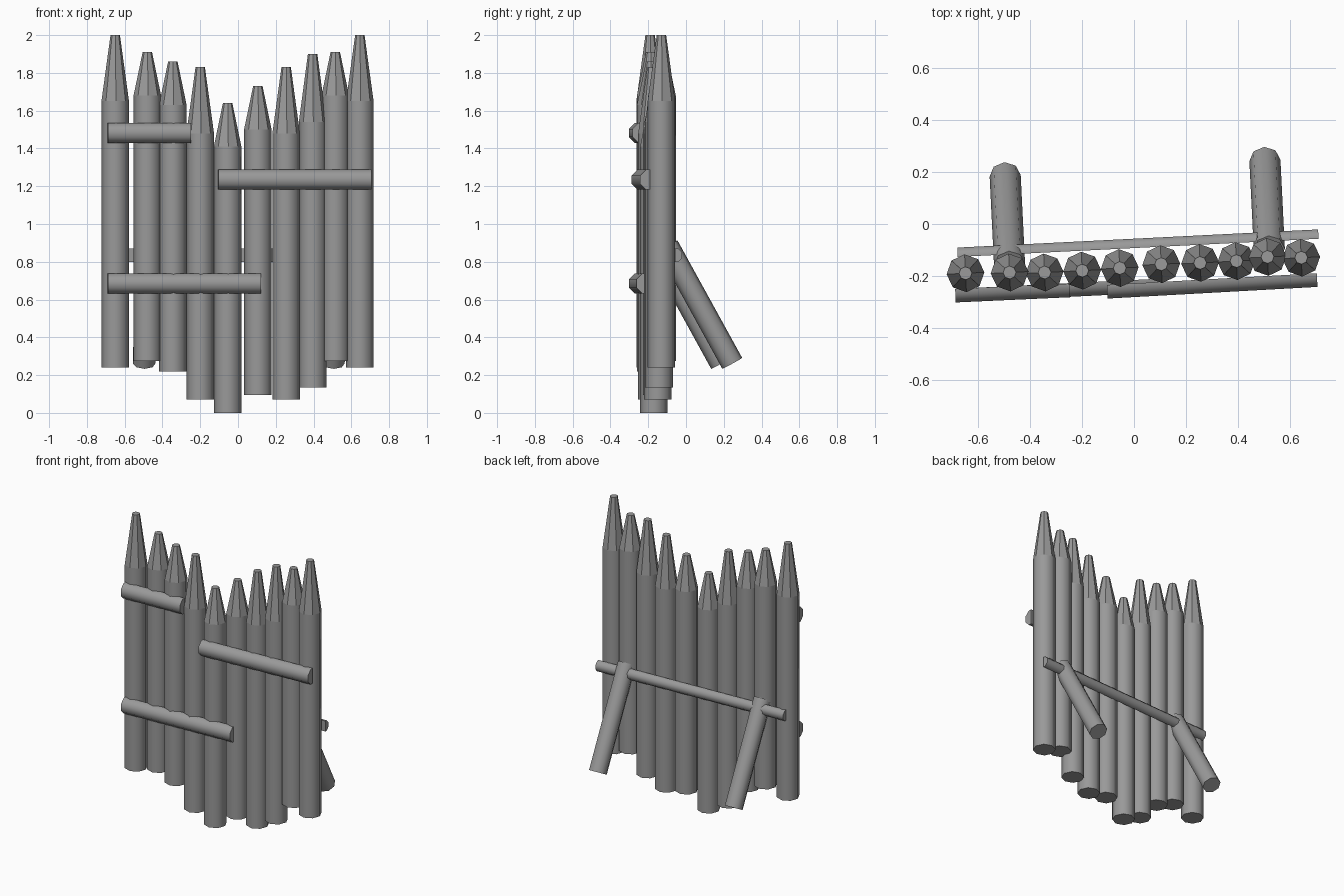
import bpy, bmesh, math
from mathutils import Vector, Matrix

cube = bpy.data.objects.get("Cube")
if cube:
    bpy.data.objects.remove(cube)

wood = bpy.data.materials.new("grey_wood")
wood.use_nodes = True
GREY = (0.32, 0.32, 0.32, 1)
wood.diffuse_color = GREY
wood.node_tree.nodes["Principled BSDF"].inputs["Base Color"].default_value = GREY

YAW = math.radians(2.8)      # the whole fence runs slightly askew


def loft(name, outline, rings, matrix, smooth):
    """Stack scaled copies of an outline; rings are (height, scale)."""
    bm = bmesh.new()
    loops = [[bm.verts.new((x * s, y * s, h)) for x, y in outline] for h, s in rings]
    n = len(outline)
    for level, (a, b) in enumerate(zip(loops, loops[1:])):
        for i in range(n):
            j = (i + 1) % n
            face = bm.faces.new((a[i], a[j], b[j], b[i]))
            face.smooth = smooth(level, i)
    bm.faces.new(loops[0][::-1])
    bm.faces.new(loops[-1])
    bmesh.ops.recalc_face_normals(bm, faces=bm.faces)
    mesh = bpy.data.meshes.new(name)
    bm.to_mesh(mesh)
    bm.free()
    mesh.materials.append(wood)
    obj = bpy.data.objects.new(name, mesh)
    obj.matrix_world = matrix
    bpy.context.collection.objects.link(obj)


def along(start, end, side):
    """Frame with z from start to end and x towards side."""
    z = (end - start).normalized()
    x = (side - side.dot(z) * z).normalized()
    frame = Matrix((x, z.cross(x), z)).transposed().to_4x4()
    return Matrix.Translation(start) @ frame


octagon = [(math.cos(i * math.pi / 4), math.sin(i * math.pi / 4)) for i in range(8)]

# Sharpened stakes: x, y, bottom, shoulder, top
stakes = [
    (-0.65, -0.19, 0.24, 1.65, 2.00),
    (-0.48, -0.187, 0.275, 1.68, 1.91),
    (-0.345, -0.187, 0.22, 1.63, 1.86),
    (-0.20, -0.18, 0.07, 1.48, 1.83),
    (-0.055, -0.17, 0.00, 1.41, 1.64),
    (0.105, -0.155, 0.095, 1.50, 1.73),
    (0.255, -0.15, 0.07, 1.48, 1.83),
    (0.395, -0.143, 0.135, 1.54, 1.90),
    (0.515, -0.127, 0.275, 1.68, 1.91),
    (0.645, -0.13, 0.24, 1.65, 2.00),
]
for k, (x, y, bottom, shoulder, top) in enumerate(stakes, 1):
    place = Matrix.Translation((x, y, 0)) @ Matrix.Rotation(YAW, 4, "Z")
    loft(f"stake_{k}", octagon,
         [(bottom, 0.073), (shoulder, 0.073), (top, 0.025)],
         place, lambda level, i: level == 0)

# Split-log rails: half octagon with its flat back against the stakes
angles = [math.radians(a) for a in (-67.5, -22.5, 22.5, 67.5)]
half = [(math.cos(a), math.sin(a)) for a in angles]
half = [(0, half[0][1])] + half + [(0, half[-1][1])]


def rail(name, start, end, radius, facing):
    start, end = Vector(start), Vector(end)
    loft(name, half, [(0, radius), ((end - start).length, radius)],
         along(start, end, Vector((0, facing, 0))), lambda level, i: i < 5)


rail("front_rail_lower", (-0.69, -0.25, 0.685), (0.12, -0.21, 0.685), 0.057, -1)
rail("front_rail_upper", (-0.69, -0.25, 1.482), (-0.25, -0.23, 1.482), 0.057, -1)
rail("front_rail_right", (-0.105, -0.235, 1.235), (0.705, -0.19, 1.235), 0.057, -1)
rail("back_rail", (-0.68, -0.127, 0.835), (0.712, -0.057, 0.835), 0.039, 1)

# Slanted braces behind the fence
for name, x, y in (("brace_right", -0.48, -0.157), ("brace_left", 0.522, -0.098)):
    top = Vector((x, y, 0.885))
    foot = top + Vector((-0.017, 0.343, -0.623))
    loft(name, octagon, [(0, 0.06), ((foot - top).length, 0.06)],
         along(top, foot, Vector((1, 0.05, 0))), lambda level, i: True)
